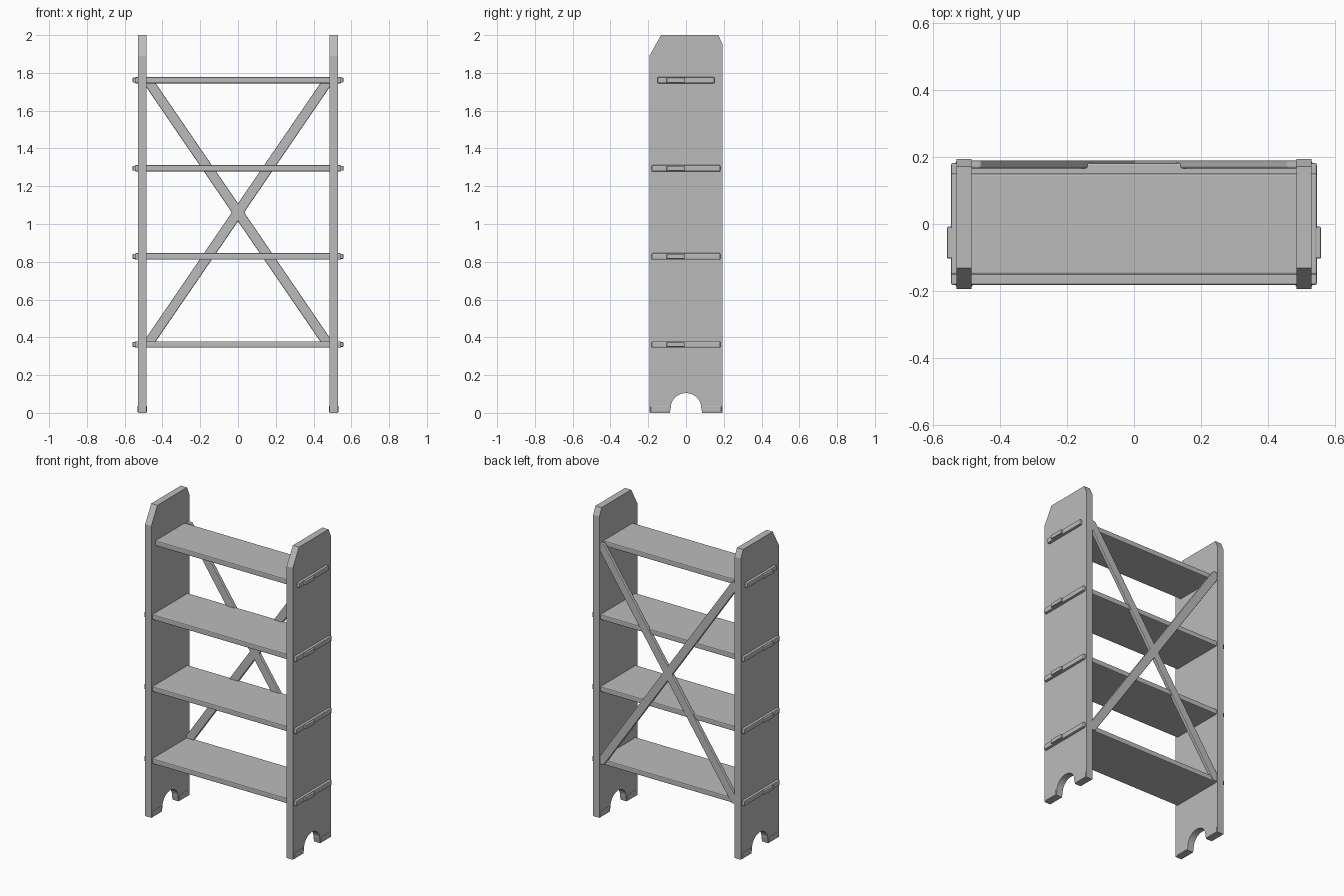
import bpy
import bmesh
import math

cube = bpy.data.objects.get("Cube")
if cube:
    bpy.data.objects.remove(cube, do_unlink=True)

# Single plain grey finish
GREY = (0.5, 0.5, 0.5, 1.0)
grey = bpy.data.materials.new("plain_grey")
grey.use_nodes = True
grey.diffuse_color = GREY
grey.node_tree.nodes["Principled BSDF"].inputs["Base Color"].default_value = GREY


def prism(name, outline, axis, start, end, bevel=0):
    """Extrude a 2D outline along x (outline is y,z) or y (outline is x,z)."""
    bm = bmesh.new()

    def place(point, depth):
        a, b = point
        return (depth, a, b) if axis == "x" else (a, depth, b)

    near = [bm.verts.new(place(p, start)) for p in outline]
    far = [bm.verts.new(place(p, end)) for p in outline]
    bm.faces.new(near)
    bm.faces.new(far)
    count = len(outline)
    for i in range(count):
        j = (i + 1) % count
        bm.faces.new((near[i], near[j], far[j], far[i]))
    bmesh.ops.recalc_face_normals(bm, faces=bm.faces)
    mesh = bpy.data.meshes.new(name)
    bm.to_mesh(mesh)
    bm.free()
    mesh.materials.append(grey)
    obj = bpy.data.objects.new(name, mesh)
    bpy.context.collection.objects.link(obj)
    if bevel:
        mod = obj.modifiers.new("soft_edges", "BEVEL")
        mod.width = bevel
        mod.segments = 2
    return obj


def box(name, x, y, z, bevel=0):
    outline = [(y[0], z[0]), (y[1], z[0]), (y[1], z[1]), (y[0], z[1])]
    return prism(name, outline, "x", x[0], x[1], bevel)


INNER, OUTER, DEPTH = 0.485, 0.529, 0.194

# Side panel outline: clipped top corners and an arch between the feet
STEPS = 14
arch = [(0.08 * math.cos(math.pi * i / STEPS),
         0.03 + 0.075 * math.sin(math.pi * i / STEPS)) for i in range(STEPS + 1)]
panel = [(-DEPTH, 0), (-DEPTH, 1.89), (-0.132, 2), (0.171, 2),
         (DEPTH, 1.95), (DEPTH, 0), (0.086, 0)] + arch + [(-0.086, 0)]

for side, s in (("left", 1), ("right", -1)):
    prism(side + "_panel", panel, "x", s * INNER, s * OUTER)
    # Slightly proud pads around the feet
    for end, t in (("back", 1), ("front", -1)):
        box(f"{side}_{end}_foot", (s * (INNER - 0.003), s * (OUTER + 0.003)),
            (t * 0.088, t * 0.188), (0.003, 0.038), 0.005)

# Shelves run through the panels, with a small locking tab at each end
for i in range(4):
    z = 0.362 + 0.4665 * i
    half = 0.151 if i == 3 else 0.182
    box(f"shelf_{i + 1}", (-0.546, 0.546), (-half, half),
        (z - 0.017, z + 0.017), 0.006)
    for side, s in (("left", 1), ("right", -1)):
        box(f"{side}_shelf_tab_{i + 1}", (s * 0.53, s * 0.558),
            (-0.103, -0.008), (z - 0.013, z + 0.013), 0.004)

# Crossed back brace: one quarter outline mirrored around its centre
MID = 1.0615
quarter = [(0, 0.0475), (0.458, 0.716), (0.488, 0.716), (0.488, 0.667), (0.0325, 0)]
half_cross = quarter + [(x, -z) for x, z in quarter[-2::-1]]
cross = half_cross + [(-x, z) for x, z in half_cross[-2:0:-1]]
prism("back_cross_brace", [(x, MID + z) for x, z in cross], "y", 0.166, 0.19, 0.005)
